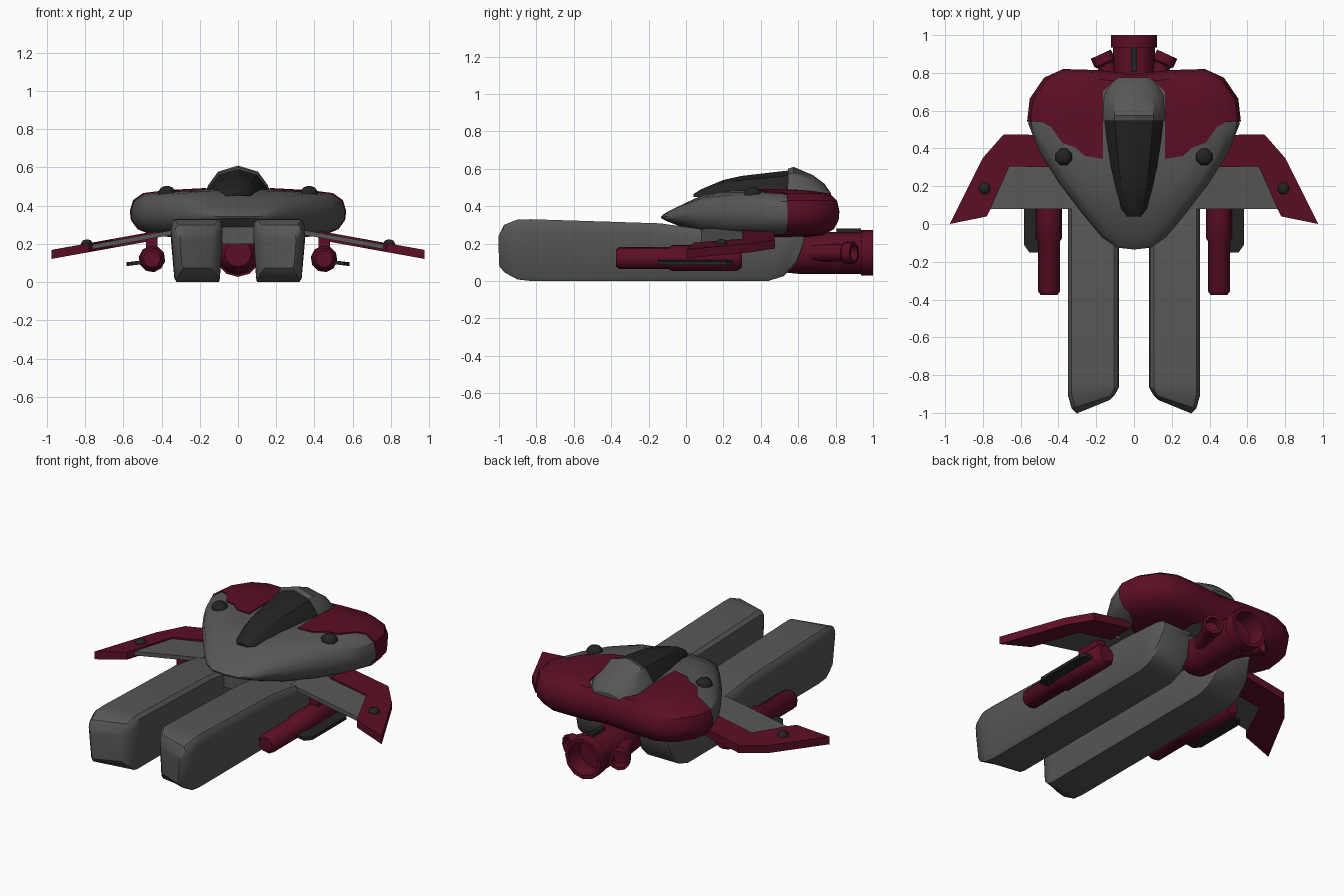
import bpy, bmesh, math
from mathutils import Vector

if "Cube" in bpy.data.objects:
    bpy.data.objects.remove(bpy.data.objects["Cube"])


def material(name, rgb):
    m = bpy.data.materials.new(name)
    m.diffuse_color = (*rgb, 1)
    m.use_nodes = True
    m.node_tree.nodes["Principled BSDF"].inputs["Base Color"].default_value = m.diffuse_color
    return m


GREY = material("hull_grey", (0.095, 0.095, 0.095))
RED = material("dark_red", (0.105, 0.0045, 0.018))
DARK = material("near_black", (0.017, 0.017, 0.017))


def finish(name, bm, mat, angle=30):
    bmesh.ops.recalc_face_normals(bm, faces=bm.faces)
    me = bpy.data.meshes.new(name)
    bm.to_mesh(me)
    bm.free()
    me.materials.append(mat)
    me.shade_smooth()
    me.set_sharp_from_angle(angle=math.radians(angle))
    ob = bpy.data.objects.new(name, me)
    bpy.context.collection.objects.link(ob)
    return ob


def loft(name, rings, mat, angle=30):
    """Skin a list of equal-length closed rings and cap both ends."""
    bm = bmesh.new()
    vs = [[bm.verts.new(p) for p in r] for r in rings]
    n = len(vs[0])
    for a, b in zip(vs, vs[1:]):
        for i in range(n):
            j = (i + 1) % n
            bm.faces.new((a[i], a[j], b[j], b[i]))
    bm.faces.new(vs[0])
    bm.faces.new(vs[-1])
    return finish(name, bm, mat, angle)


def lathe(name, origin, axis, profile, mat, sides=10):
    """Revolve (distance, radius) pairs around an axis."""
    o, d = Vector(origin), Vector(axis).normalized()
    u = d.orthogonal().normalized()
    w = d.cross(u)
    ang = [2 * math.pi * (i + 0.5) / sides for i in range(sides)]
    return loft(name, [[o + d * t + (u * math.cos(a) + w * math.sin(a)) * r for a in ang]
                       for t, r in profile], mat, 40)


def prism(name, poly, top, bottom, mat, s=1):
    return loft(name, [[(s * x, y, f(x)) for x, y in poly] for f in (bottom, top)], mat)


def box(name, c, size, mat):
    x, y, z = (v / 2 for v in size)
    poly = [(c[0] + a * x, c[1] + b * y) for a, b in ((-1, -1), (1, -1), (1, 1), (-1, 1))]
    return prism(name, poly, lambda _: c[2] + z, lambda _: c[2] - z, mat)


# Saucer body: plan outline shrunk ring by ring, thinned toward the nose
HALF = [(0.09, -0.125), (0.17, -0.07), (0.27, 0.05), (0.40, 0.22), (0.50, 0.38), (0.56, 0.53),
        (0.545, 0.66), (0.47, 0.77), (0.37, 0.815), (0.2, 0.81)]
OUTLINE = [(0, -0.135)] + HALF + [(0, 0.79)] + [(-x, y) for x, y in reversed(HALF)]
LEVELS = [(0.5, 0.235), (0.8, 0.25), (0.93, 0.28), (0.99, 0.325), (1.0, 0.37), (0.97, 0.425),
          (0.88, 0.46), (0.65, 0.475), (0.3, 0.485)]


def saucer(name, mat, grow, lift):
    rings = []
    for k, z in LEVELS:
        ring = []
        for x, y in OUTLINE:
            px, py = x * k * grow, 0.4 + (y - 0.4) * k * grow
            f = min(1, max(0.22, 0.22 + 0.78 * (py + 0.13) / 0.26))
            ring.append((px, py, 0.335 + (z - 0.335) * f * lift))
        rings.append(ring)
    return loft(name, rings, mat, 35)


saucer("saucer_body", GREY, 1.0, 1.0)

# Red rear shell: slightly larger saucer trimmed to the paint outline
shell = saucer("rear_shell", RED, 1.013, 1.05)
edge = [(0.1, 0.765), (0.165, 0.7), (0.165, 0.345), (0.26, 0.36), (0.31, 0.405), (0.38, 0.43),
        (0.44, 0.515), (0.49, 0.54), (0.7, 0.55), (0.7, 1.0)]
cutter = prism("shell_cutter", edge + [(-x, y) for x, y in reversed(edge)],
               lambda _: 0.7, lambda _: 0.1, RED)
mod = shell.modifiers.new("trim", 'BOOLEAN')
mod.operation, mod.solver, mod.object = 'INTERSECT', 'EXACT', cutter
trimmed = bpy.data.meshes.new_from_object(
    shell.evaluated_get(bpy.context.evaluated_depsgraph_get()))
shell.modifiers.clear()
shell.data = trimmed
trimmed.set_sharp_from_angle(angle=math.radians(35))
bpy.data.objects.remove(cutter)


# Canopy glass and the fairing behind it: arched sections
def arch(y, w, top, base=0.45):
    h = top - base
    return [(w, y, base), (0.9 * w, y, base + 0.35 * h), (0.6 * w, y, base + 0.8 * h), (0, y, top),
            (-0.6 * w, y, base + 0.8 * h), (-0.9 * w, y, base + 0.35 * h), (-w, y, base)]


loft("canopy_glass", [arch(*a) for a in (
    (0.04, 0.035, 0.465), (0.08, 0.068, 0.49), (0.2, 0.108, 0.54), (0.3, 0.133, 0.562),
    (0.44, 0.155, 0.578), (0.56, 0.168, 0.592))], DARK)
loft("canopy_fairing", [arch(*a) for a in (
    (0.545, 0.172, 0.6), (0.575, 0.174, 0.61), (0.68, 0.167, 0.565), (0.74, 0.13, 0.52),
    (0.775, 0.085, 0.47))], GREY)

# Centre block joining the two prongs under the saucer
box("centre_block", (0, 0.29, 0.245), (0.3, 0.62, 0.09), GREY)

# Main engine with hollow nozzle and top strip
lathe("main_engine", (0, 0, 0.15), (0, 1, 0),
      [(0.48, 0.07), (0.53, 0.105), (0.6, 0.112), (0.935, 0.112), (0.935, 0.122), (1.0, 0.122),
       (1.0, 0.1), (0.9, 0.09)], RED, 12)
box("engine_strip", (0, 0.87, 0.267), (0.03, 0.13, 0.025), DARK)

SECTION = [(0.10, 0.0), (0.32, 0.0), (0.333, 0.025), (0.35, 0.27), (0.345, 0.31), (0.33, 0.33),
           (0.105, 0.33), (0.085, 0.31), (0.08, 0.27), (0.095, 0.025)]
# Prong stations: y, plan slant, width scale, low z, high z
STATIONS = [(-0.967, -0.41, 0.66, 0.075, 0.25), (-0.94, -0.33, 0.85, 0.045, 0.3),
            (-0.885, -0.15, 1, 0.008, 0.328), (-0.83, 0, 1, 0, 0.33), (-0.14, 0, 1, 0, 0.308),
            (0.1, 0, 1, 0, 0.275), (0.44, 0, 1, 0, 0.26), (0.52, 0, 0.97, 0.025, 0.26),
            (0.59, 0, 0.9, 0.09, 0.26), (0.63, 0, 0.75, 0.2, 0.26)]


def wing_z(off):
    return lambda x: 0.242 - 0.18 * (x - 0.57) - off


for s, side in ((1, "right"), (-1, "left")):
    # Long forward prong
    loft(side + "_prong", [[(s * (0.215 + (x - 0.215) * k), y + sl * (x - 0.215) * k,
                             lo + (hi - lo) * z / 0.33) for x, z in SECTION]
                           for y, sl, k, lo, hi in STATIONS], GREY, 35)

    # Wing: red edge and thin grey inner panel
    prism(side + "_wing_edge", [(0.42, 0.3), (0.66, 0.305), (0.76, 0.08), (0.78, 0.04),
                                (0.976, 0.0), (0.8, 0.35), (0.69, 0.475), (0.42, 0.47)],
          wing_z(0), wing_z(0.047), RED, s)
    prism(side + "_wing_panel", [(0.3, 0.08), (0.765, 0.08), (0.67, 0.31), (0.3, 0.31)],
          wing_z(0.01), wing_z(0.035), GREY, s)

    # Round knobs on wing and saucer
    for part, pos, r in (("wing_knob", (0.79, 0.188, 0.19), 0.033),
                         ("saucer_knob", (0.372, 0.355, 0.455), 0.047)):
        lathe(f"{side}_{part}", (s * pos[0], pos[1], pos[2]), (0, 0, 1),
              [(0, r), (0.45 * r, r), (0.85 * r, 0.7 * r), (r, 0.3 * r)], DARK, 8)

    # Gun, its mount and side plate
    lathe(side + "_gun", (s * 0.45, 0, 0.122), (0, 1, 0),
          [(-0.375, 0.045), (-0.355, 0.06), (-0.09, 0.06), (-0.075, 0.07), (0.27, 0.07),
           (0.3, 0.05)], RED, 10)
    box(side + "_gun_mount", (s * 0.45, 0.17, 0.2), (0.06, 0.16, 0.06), RED)
    prism(side + "_gun_plate", [(0.5, -0.15), (0.555, -0.15), (0.582, -0.11), (0.582, 0.22),
                                (0.56, 0.25), (0.5, 0.25)],
          lambda x: 0.112 - 0.12 * (x - 0.52), lambda x: 0.092 - 0.12 * (x - 0.52), DARK, s)

    # Small angled engine beside the main one
    lathe(side + "_small_engine", (s * 0.025, 0.572, 0.15), (s * 0.42, 0.91, 0),
          [(0, 0.045), (0.3, 0.047), (0.31, 0.06), (0.36, 0.06), (0.36, 0.044), (0.31, 0.04)],
          RED, 10)
